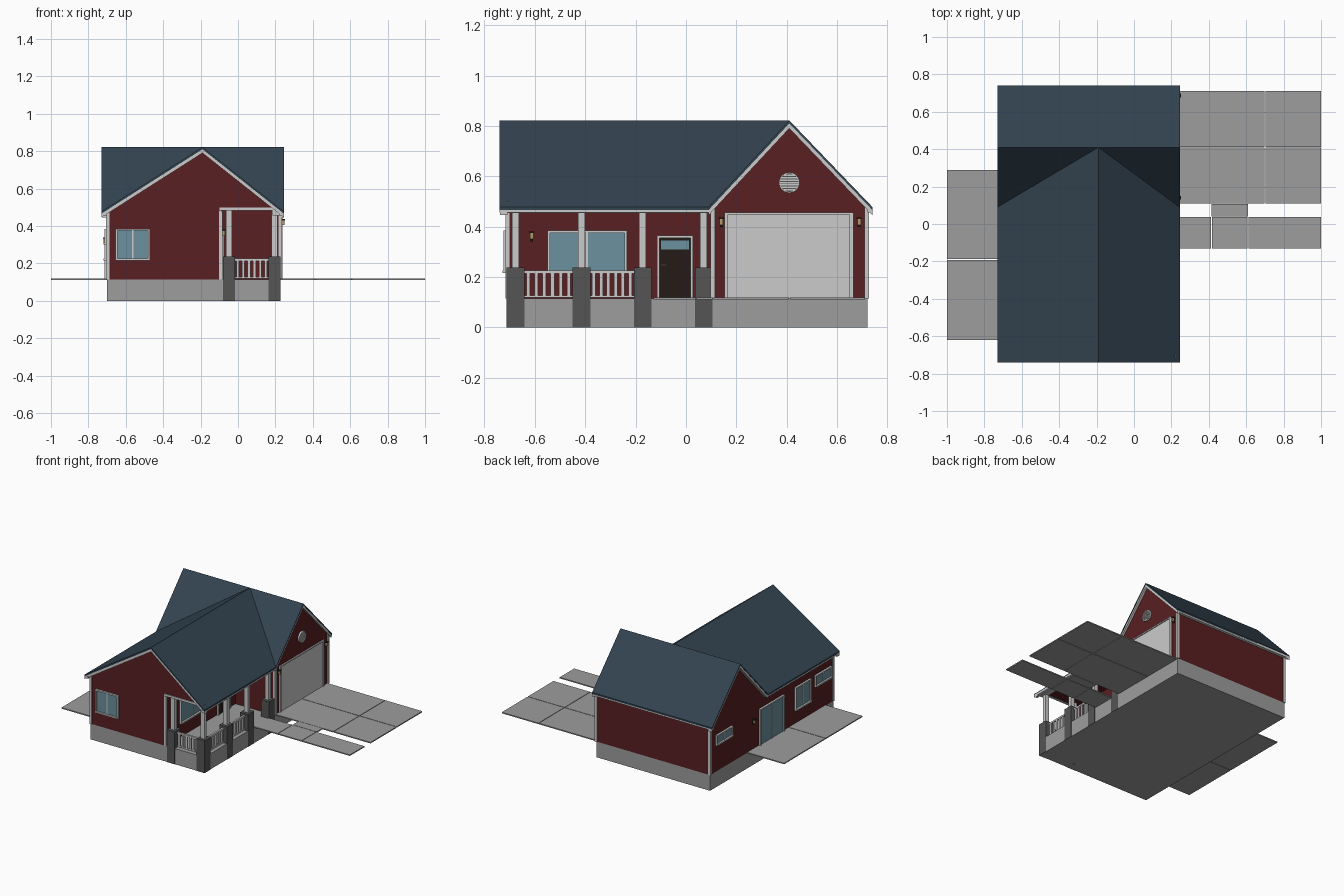
import bpy, bmesh, math
from mathutils import Vector, Matrix

if "Cube" in bpy.data.objects:
    bpy.data.objects.remove(bpy.data.objects["Cube"])


def material(name, r, g, b):
    m = bpy.data.materials.new(name)
    m.diffuse_color = (r, g, b, 1)
    m.use_nodes = True
    m.node_tree.nodes["Principled BSDF"].inputs["Base Color"].default_value = m.diffuse_color
    return m


RED = material("red_siding", 0.10, 0.014, 0.016)
ROOF = material("roof_slate", 0.033, 0.056, 0.08)
WHITE = material("white_trim", 0.75, 0.75, 0.75)
CONC = material("concrete", 0.34, 0.34, 0.34)
STONE = material("dark_stone", 0.09, 0.09, 0.09)
GLASS = material("glass", 0.15, 0.28, 0.35)
BROWN = material("dark_wood", 0.018, 0.011, 0.008)
PANEL = material("garage_panel", 0.55, 0.55, 0.55)
LAMP = material("lamp", 0.45, 0.33, 0.15)


def finish(name, bm, mat):
    bmesh.ops.recalc_face_normals(bm, faces=bm.faces)
    me = bpy.data.meshes.new(name)
    bm.to_mesh(me)
    bm.free()
    me.materials.append(mat)
    ob = bpy.data.objects.new(name, me)
    bpy.context.collection.objects.link(ob)
    return ob


def boxes(name, mat, *specs):
    """One object made of boxes, each given as (x0, x1, y0, y1, z0, z1)."""
    bm = bmesh.new()
    for x0, x1, y0, y1, z0, z1 in specs:
        mtx = Matrix.Translation(((x0 + x1) / 2, (y0 + y1) / 2, (z0 + z1) / 2)) @ \
            Matrix.Diagonal((abs(x1 - x0), abs(y1 - y0), abs(z1 - z0), 1))
        bmesh.ops.create_cube(bm, size=1, matrix=mtx)
    return finish(name, bm, mat)


def prism(name, mat, pts, vec):
    """Polygon pushed along a vector."""
    bm = bmesh.new()
    face = bm.faces.new([bm.verts.new(p) for p in pts])
    ext = bmesh.ops.extrude_face_region(bm, geom=[face])
    new = [v for v in ext["geom"] if isinstance(v, bmesh.types.BMVert)]
    bmesh.ops.translate(bm, verts=new, vec=Vector(vec))
    # put back the starting cap if the extrude removed it
    if not face.is_valid:
        bmesh.ops.holes_fill(bm, edges=bm.edges)
    return finish(name, bm, mat)


def on_wall(axis, pos, sign, d0, d1, a0, a1, z0, z1):
    """Box on a wall facing along axis, d0..d1 outward, a0..a1 sideways."""
    lo, hi = sorted((pos + sign * d0, pos + sign * d1))
    return (lo, hi, a0, a1, z0, z1) if axis == "x" else (a0, a1, lo, hi, z0, z1)


def window(name, axis, pos, sign, a0, a1, z0, z1, panes=2, sill=True, t=0.01):
    def bar(p, q, r, s, d=0.014):
        return on_wall(axis, pos, sign, -0.005, d, p, q, r, s)
    frame = [bar(a0, a0 + t, z0, z1), bar(a1 - t, a1, z0, z1), bar(a0, a1, z1 - t, z1)]
    if sill:
        frame.append(bar(a0, a1, z0, z0 + t, 0.018))
    for i in range(1, panes):
        m = a0 + (a1 - a0) * i / panes
        frame.append(bar(m - 0.004, m + 0.004, z0, z1, 0.009))
    boxes(name + "_frame", WHITE, *frame)
    boxes(name + "_glass", GLASS, bar(a0 + t, a1 - t, z0, z1 - t, 0.005))


def wall_lamp(name, axis, pos, sign, a, z):
    boxes(name + "_bracket", BROWN,
          on_wall(axis, pos, sign, -0.003, 0.006, a - 0.006, a + 0.006, z - 0.02, z + 0.012),
          on_wall(axis, pos, sign, 0, 0.022, a - 0.01, a + 0.01, z + 0.012, z + 0.018))
    boxes(name + "_lantern", LAMP,
          on_wall(axis, pos, sign, 0.006, 0.02, a - 0.007, a + 0.007, z - 0.012, z + 0.012))


# Key dimensions
XL, XR, RX = -0.73, 0.245, -0.19      # main roof eaves and ridge
YF, YV, RY, YB = -0.74, 0.09, 0.41, 0.74   # front edge, valley, garage ridge, back
EZ, RZ = 0.478, 0.822
FL = 0.115

# Foundation and house bodies (main body overhangs the porch)
boxes("foundation", CONC, (-0.70, 0.225, -0.71, 0.72, 0, FL))
prism("main_body", RED, [(x, -0.71, z) for x, z in (
    (-0.70, FL), (-0.09, FL), (-0.09, 0.485), (0.222, 0.485),
    (RX, 0.81), (-0.70, 0.485))], (0, 1.12, 0))
prism("garage_body", RED, [(-0.70, y, z) for y, z in (
    (0.10, FL), (0.72, FL), (0.72, 0.485), (RY, 0.81), (0.10, 0.485))], (0.928, 0, 0))

# Roof slopes meeting at the valleys
down = (0, 0, -0.012)
for side, x in (("left", XL), ("right", XR)):
    prism("main_roof_" + side, ROOF,
          [(x, YF, EZ), (x, YV, EZ), (RX, RY, RZ), (RX, YF, RZ)], down)
    prism("garage_roof_front_" + side, ROOF,
          [(x, YV, EZ), (x, RY, RZ), (RX, RY, RZ)], down)
prism("garage_roof_back", ROOF,
      [(XL, YB, EZ), (XR, YB, EZ), (XR, RY, RZ), (XL, RY, RZ)], down)


# White rake boards and eave fascias
def chevron(a0, ridge, a1):
    top, low = 0.010, 0.032
    return [(a0, EZ - top), (ridge, RZ - top), (a1, EZ - top),
            (a1, EZ - low), (ridge, RZ - low), (a0, EZ - low)]


prism("front_rake", WHITE, [(x, YF + 0.002, z) for x, z in chevron(XL, RX, XR)], (0, 0.03, 0))
prism("garage_rake_right", WHITE, [(XR - 0.002, y, z) for y, z in chevron(YV, RY, YB)], (-0.018, 0, 0))
prism("garage_rake_left", WHITE, [(XL + 0.002, y, z) for y, z in chevron(YV, RY, YB)], (0.03, 0, 0))
boxes("eave_fascia", WHITE,
      (XL, XL + 0.03, YF, YV, 0.457, 0.472), (XR - 0.025, XR, YF, YV, 0.457, 0.472),
      (XL, XR, YB - 0.02, YB, 0.457, 0.472))

# Corner trim boards
boxes("corner_trim", WHITE, *[(x - 0.009, x + 0.009, y - 0.009, y + 0.009, FL, 0.48) for x, y in (
    (-0.697, -0.707), (-0.697, 0.717), (0.225, 0.717), (0.225, 0.107), (-0.093, -0.707))])
boxes("porch_beam", WHITE, (-0.10, 0.222, -0.716, -0.70, 0.482, 0.498),
      (0.185, 0.224, -0.71, 0.10, 0.455, 0.487))

# Porch columns on stone piers
spots = [(0.195, y) for y in (-0.677, -0.415, -0.172, 0.07)] + [(-0.048, -0.677)]
boxes("porch_piers", STONE, *[(x - 0.032, x + 0.032, y - 0.035, y + 0.035, 0, 0.238) for x, y in spots])
boxes("porch_posts", WHITE, *[(x - 0.015, x + 0.015, y - 0.014, y + 0.014, 0.238, 0.487) for x, y in spots])

# Porch railings
rails = []
for y0, y1 in ((-0.642, -0.45), (-0.38, -0.207)):
    rails += [(0.188, 0.202, y0, y1, 0.214, 0.226), (0.190, 0.200, y0, y1, 0.118, 0.126)]
    for i in range(6):
        y = y0 + (y1 - y0) * (i + 0.5) / 6
        rails.append((0.190, 0.200, y - 0.007, y + 0.007, 0.12, 0.22))
rails += [(-0.016, 0.163, -0.684, -0.67, 0.214, 0.226), (-0.016, 0.163, -0.682, -0.672, 0.118, 0.126)]
for i in range(6):
    x = -0.016 + 0.179 * (i + 0.5) / 6
    rails.append((x - 0.007, x + 0.007, -0.682, -0.672, 0.12, 0.22))
boxes("porch_railing", WHITE, *rails)

# Windows and patio door
window("front_window", "y", -0.71, -1, -0.655, -0.47, 0.215, 0.385)
window("porch_window", "x", -0.09, 1, -0.55, -0.235, 0.215, 0.385)
window("left_window", "x", -0.70, -1, -0.44, -0.26, 0.215, 0.385)
window("left_small_window", "x", -0.70, -1, -0.68, -0.49, 0.30, 0.385)
window("garage_window", "x", -0.70, -1, 0.47, 0.66, 0.31, 0.385)
window("patio_door", "x", -0.70, -1, -0.13, 0.155, FL, 0.385, sill=False)

# Front door
D = ("x", -0.09, 1)
boxes("front_door_frame", WHITE, on_wall(*D, 0, 0.014, -0.115, -0.105, FL, 0.365),
      on_wall(*D, 0, 0.014, 0.017, 0.027, FL, 0.365), on_wall(*D, 0, 0.014, -0.115, 0.027, 0.355, 0.365))
boxes("front_door", BROWN, on_wall(*D, 0, 0.007, -0.105, 0.017, FL, 0.355))
boxes("front_door_glass", GLASS, on_wall(*D, 0, 0.009, -0.1, 0.012, 0.31, 0.345))
boxes("front_door_handle", PANEL, on_wall(*D, 0.007, 0.018, -0.1, -0.08, 0.245, 0.25))

# Garage door
G = ("x", 0.228, 1)
boxes("garage_door", PANEL, on_wall(*G, 0, 0.004, 0.165, 0.652, FL, 0.45))
boxes("garage_door_frame", WHITE, on_wall(*G, 0, 0.01, 0.152, 0.167, FL, 0.457),
      on_wall(*G, 0, 0.01, 0.65, 0.665, FL, 0.457), on_wall(*G, 0, 0.01, 0.152, 0.665, 0.448, 0.457))

# Round gable vent: ring, dark back and slats
cy, cz, r = 0.41, 0.575, 0.041
turn = Matrix.Translation((0.230, cy, cz)) @ Matrix.Rotation(math.pi / 2, 4, "Y")
bm = bmesh.new()
bmesh.ops.create_cone(bm, cap_ends=True, segments=24, radius1=r - 0.004, radius2=r - 0.004, depth=0.006, matrix=turn)
finish("vent_back", bm, STONE)
bm = bmesh.new()
rings = [[bm.verts.new((x, cy + q * math.cos(k * math.tau / 24), cz + q * math.sin(k * math.tau / 24)))
          for k in range(24)] for x, q in ((0.227, r), (0.24, r), (0.24, r - 0.006), (0.227, r - 0.006))]
for i in range(4):
    a, b = rings[i], rings[(i + 1) % 4]
    for k in range(24):
        bm.faces.new((a[k], a[(k + 1) % 24], b[(k + 1) % 24], b[k]))
finish("vent_ring", bm, WHITE)
slats = []
for i in range(-3, 4):
    h = math.sqrt((r - 0.004) ** 2 - (i * 0.0095) ** 2)
    slats.append((0.228, 0.237, cy - h, cy + h, cz + i * 0.0095 - 0.003, cz + i * 0.0095 + 0.003))
boxes("vent_slats", WHITE, *slats)

# Wall lamps
wall_lamp("garage_lamp_a", "x", 0.228, 1, 0.14, 0.418)
wall_lamp("garage_lamp_b", "x", 0.228, 1, 0.687, 0.418)
wall_lamp("porch_lamp", "x", -0.09, 1, -0.613, 0.362)
wall_lamp("patio_lamp", "x", -0.70, -1, 0.22, 0.32)

# Thin paving slabs with narrow joints
Z = (0.111, 0.119)
g = 0.002
boxes("driveway", CONC, *[(x0, x1, y0, y1, *Z) for x0, x1 in ((0.225, 0.70 - g), (0.70 + g, 1.0))
                          for y0, y1 in ((0.11, RY - g), (RY + g, 0.71))])
boxes("walkway", CONC, *[(x0, x1, -0.13, 0.038, *Z) for x0, x1 in (
    (0.225, 0.415 - g), (0.415 + g, 0.61 - g), (0.61 + g, 1.0))], (0.415, 0.61, 0.041, 0.108, *Z))
boxes("patio", CONC, *[(-1.0, -0.70, y0, y1, *Z) for y0, y1 in ((-0.62, -0.19 - g), (-0.19 + g, 0.29))])
